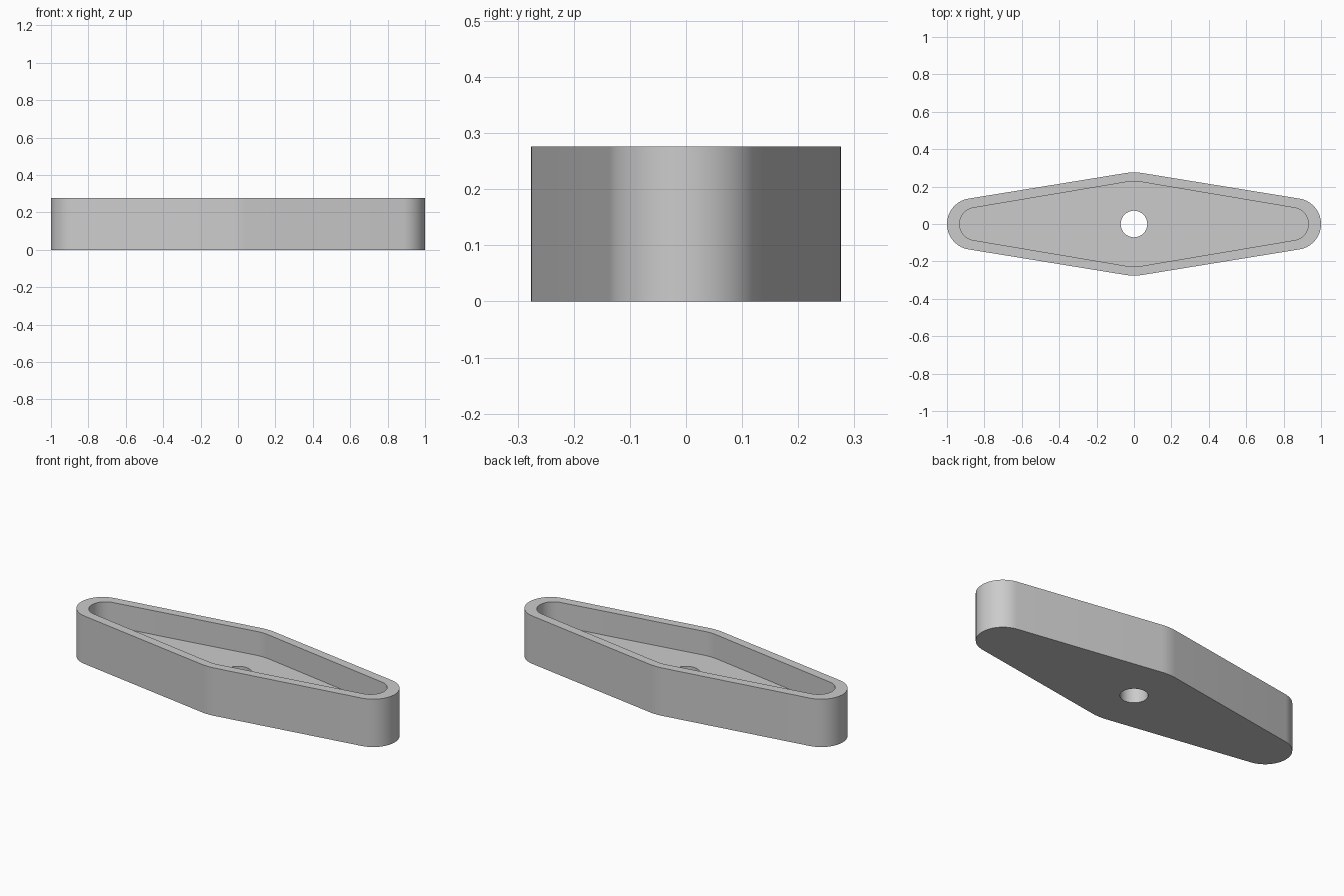
import bpy, bmesh
from math import asin, pi, cos, sin, radians

cube = bpy.data.objects.get("Cube")
if cube:
    bpy.data.objects.remove(cube, do_unlink=True)

HEIGHT, FLOOR = 0.276, 0.138
END_STEPS, MID_STEPS = 28, 6


def outline(end_x, end_r, mid_r):
    """Convex outline wrapped around a middle circle and two end circles."""
    tilt = asin((mid_r - end_r) / end_x) if end_x else 0.16
    swing = pi / 2 - tilt
    arcs = [(end_x, end_r, -swing, swing, END_STEPS),
            (0, mid_r, swing, pi - swing, MID_STEPS),
            (-end_x, end_r, pi - swing, pi + swing, END_STEPS),
            (0, mid_r, pi + swing, 2 * pi - swing, MID_STEPS)]
    points = []
    for cx, r, a, b, steps in arcs:
        for i in range(steps + 1):
            t = a + (b - a) * i / steps
            points.append((cx + r * cos(t), r * sin(t)))
    return points


outer = outline(0.8625, 0.1375, 0.276)
pocket = outline(0.845, 0.0875, 0.228)
hole = outline(0, 0.071, 0.071)

# Closed chain of sections: outside wall, rim, pocket wall, floor, bore, underside
sections = [(outer, 0), (outer, HEIGHT), (pocket, HEIGHT),
            (pocket, FLOOR), (hole, FLOOR), (hole, 0)]
bm = bmesh.new()
loops = [[bm.verts.new((x, y, z)) for x, y in pts] for pts, z in sections]
count = len(outer)
for k, low in enumerate(loops):
    high = loops[(k + 1) % len(loops)]
    for i in range(count):
        j = (i + 1) % count
        bm.faces.new((low[i], low[j], high[j], high[i]))
bmesh.ops.remove_doubles(bm, verts=bm.verts[:], dist=0.0001)
bmesh.ops.recalc_face_normals(bm, faces=bm.faces[:])

mesh = bpy.data.meshes.new("tapered_tray")
bm.to_mesh(mesh)
bm.free()
tray = bpy.data.objects.new("tapered_tray", mesh)
bpy.context.collection.objects.link(tray)

# Plain grey
grey = bpy.data.materials.new("light_grey")
grey.use_nodes = True
colour = (0.6, 0.6, 0.6, 1)
grey.diffuse_color = colour
grey.node_tree.nodes["Principled BSDF"].inputs["Base Color"].default_value = colour
mesh.materials.append(grey)

bpy.ops.object.select_all(action="DESELECT")
tray.select_set(True)
bpy.context.view_layer.objects.active = tray
bpy.ops.object.shade_smooth_by_angle(angle=radians(30))
